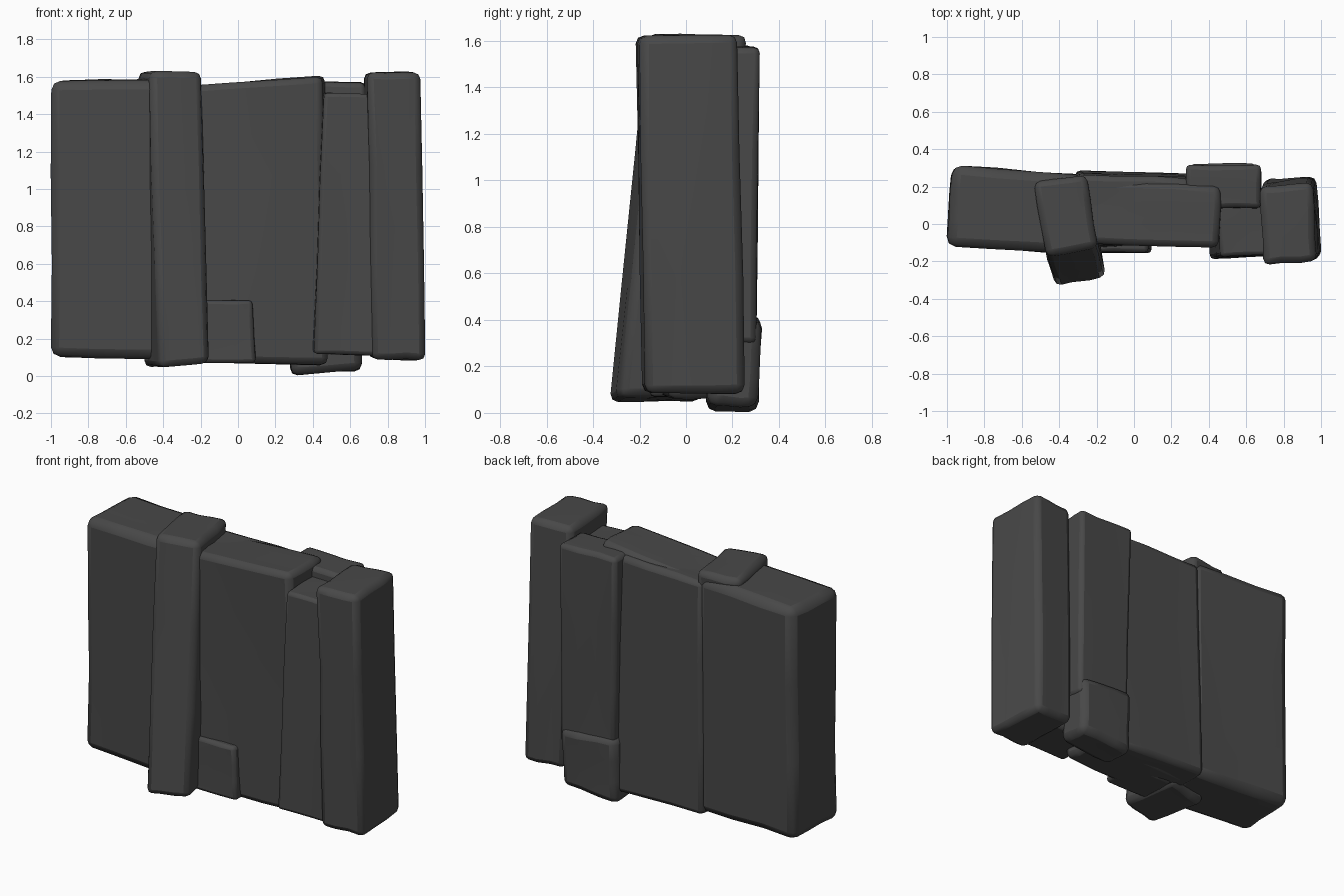
import bpy, bmesh, math, random
from mathutils import Matrix, Vector

cube = bpy.data.objects.get("Cube")
if cube:
    bpy.data.objects.remove(cube)

random.seed(4)
STONE = (0.065, 0.065, 0.065, 1.0)
stone = bpy.data.materials.new("dark grey stone")
stone.use_nodes = True
stone.diffuse_color = STONE
shader = stone.node_tree.nodes["Principled BSDF"]
shader.inputs["Base Color"].default_value = STONE
shader.inputs["Roughness"].default_value = 0.9


def ring(rect, heights, yaw):
    """Four corners of a rectangle, turned about its centre; left and right heights."""
    x0, x1, y0, y1 = rect
    centre = Vector(((x0 + x1) / 2, (y0 + y1) / 2, 0))
    turn = Matrix.Rotation(math.radians(yaw), 3, "Z")
    left, right = heights
    flat = [(x0, y0, left), (x1, y0, right), (x1, y1, right), (x0, y1, left)]
    return [centre + turn @ (Vector(p) - centre) for p in flat]


def slab(name, bottom, top, low, high, yaw=(0, 0), bevel=0.035, rough=0.006):
    """A weathered stone block lofted between two rectangles, each with its own turn."""
    bm = bmesh.new()
    a = [bm.verts.new(p) for p in ring(bottom, low, yaw[0])]
    b = [bm.verts.new(p) for p in ring(top, high, yaw[1])]
    bm.faces.new(a[::-1])
    bm.faces.new(b)
    for i in range(4):
        j = (i + 1) % 4
        bm.faces.new((a[i], a[j], b[j], b[i]))
    bmesh.ops.subdivide_edges(bm, edges=bm.edges[:], cuts=2, use_grid_fill=True)
    for v in bm.verts:
        v.co += Vector(random.uniform(-rough, rough) for _ in range(3))
        v.co.z = max(v.co.z, 0)
    mesh = bpy.data.meshes.new(name)
    bm.to_mesh(mesh)
    bm.free()
    mesh.materials.append(stone)
    obj = bpy.data.objects.new(name, mesh)
    bpy.context.collection.objects.link(obj)
    mod = obj.modifiers.new("worn edges", "BEVEL")
    mod.width = bevel
    mod.segments = 2
    mod.limit_method = "ANGLE"
    mod.angle_limit = math.radians(45)
    bpy.ops.object.select_all(action="DESELECT")
    obj.select_set(True)
    bpy.context.view_layer.objects.active = obj
    bpy.ops.object.shade_smooth_by_angle(angle=math.radians(60))


# Broad slab at the right-hand end
slab("broad_end_slab", (-0.99, -0.28, -0.14, 0.285), (-0.985, -0.28, -0.14, 0.29),
     (0.105, 0.09), (1.58, 1.585), yaw=(-4, -4), bevel=0.05)

# Leaning pillar that steps forward at its foot
slab("leaning_pillar", (-0.465, -0.18, -0.315, 0.08), (-0.505, -0.225, -0.15, 0.25),
     (0.05, 0.07), (1.625, 1.625), yaw=(11, 9))

# Middle of the wall, with its rear panel and foot stone
slab("middle_slab", (-0.28, 0.47, -0.11, 0.2), (-0.28, 0.46, -0.115, 0.22),
     (0.08, 0.06), (1.545, 1.605), yaw=(4, -2), bevel=0.035)
slab("middle_rear_panel", (-0.32, 0.32, 0, 0.275), (-0.3, 0.3, 0, 0.255),
     (0.08, 0.07), (1.55, 1.57), yaw=(-2, -2), bevel=0.03)
slab("foot_stone", (-0.22, 0.095, -0.155, 0.1), (-0.2, 0.075, -0.15, 0.1),
     (0.07, 0.07), (0.405, 0.405), bevel=0.02, rough=0.003)

# Recessed front slab, and the stacked stones behind it
slab("recessed_slab", (0.4, 0.74, -0.18, 0.12), (0.455, 0.72, -0.17, 0.12),
     (0.12, 0.11), (1.515, 1.505), yaw=(2, 2), bevel=0.02, rough=0.003)
slab("rear_pillar", (0.3, 0.68, 0.06, 0.3), (0.275, 0.68, 0.085, 0.315),
     (0.3, 0.3), (1.575, 1.57), bevel=0.025, rough=0.004)
slab("rear_base_stone", (0.28, 0.66, 0.09, 0.31), (0.275, 0.675, 0.08, 0.325),
     (0, 0.03), (0.42, 0.4), bevel=0.04)

# Tall pillar at the left-hand end
slab("tall_end_pillar", (0.705, 0.99, -0.18, 0.25), (0.68, 0.965, -0.21, 0.21),
     (0.09, 0.085), (1.625, 1.625), yaw=(3, 4), bevel=0.035)
